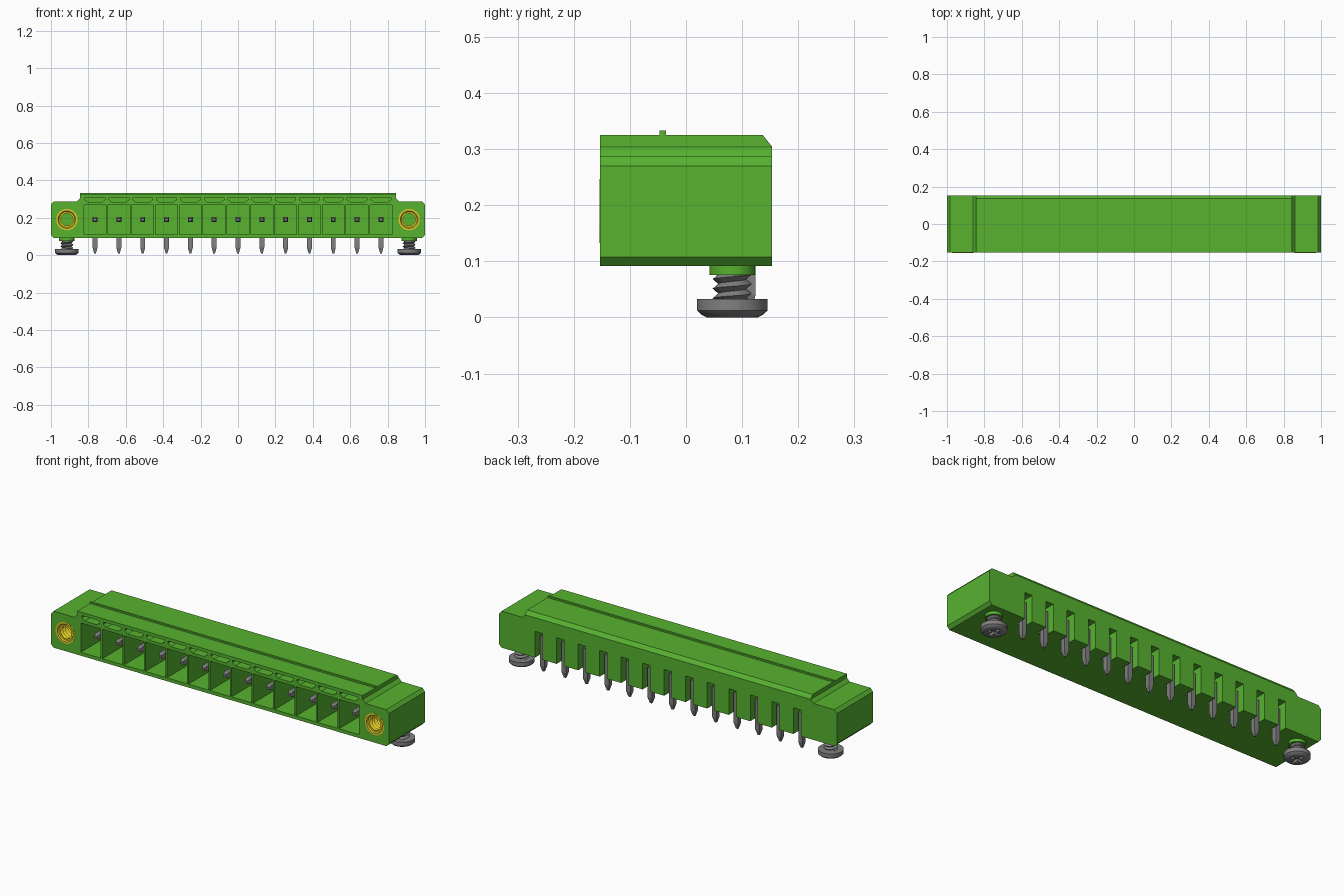
import bpy, bmesh, math
from mathutils import Matrix, Vector

cube = bpy.data.objects.get("Cube")
if cube:
    bpy.data.objects.remove(cube, do_unlink=True)


def material(name, rgb, rough=0.5):
    m = bpy.data.materials.new(name)
    m.use_nodes = True
    m.diffuse_color = (*rgb, 1)
    bsdf = m.node_tree.nodes["Principled BSDF"]
    bsdf.inputs["Base Color"].default_value = (*rgb, 1)
    bsdf.inputs["Roughness"].default_value = rough
    return m


GREEN = material("green plastic", (0.095, 0.45, 0.03))
YELLOW = material("yellow brass", (0.75, 0.60, 0.02))
STEEL = material("grey steel", (0.22, 0.22, 0.22))

PITCH, PINS = 0.1274, 13
PIN_X = [(i - (PINS - 1) / 2) * PITCH for i in range(PINS)]
EAR_X, HOLE_Z, SCREW_Y = 0.915, 0.19, 0.0825
FRONT, BACK = -0.153, 0.153


def finish(name, bm, mat, smooth=False, recalc=True):
    if recalc:
        bmesh.ops.recalc_face_normals(bm, faces=bm.faces)
    me = bpy.data.meshes.new(name)
    bm.to_mesh(me)
    bm.free()
    me.materials.append(mat)
    ob = bpy.data.objects.new(name, me)
    bpy.context.collection.objects.link(ob)
    if smooth:
        bpy.ops.object.select_all(action='DESELECT')
        ob.select_set(True)
        bpy.context.view_layer.objects.active = ob
        bpy.ops.object.shade_smooth_by_angle(angle=math.radians(30))
    return ob


def loft(bm, loops):
    """Skin a list of equal-length point loops and cap both ends."""
    rings = [[bm.verts.new(p) for p in loop] for loop in loops]
    n = len(rings[0])
    for a, b in zip(rings, rings[1:]):
        for i in range(n):
            j = (i + 1) % n
            bm.faces.new((a[i], a[j], b[j], b[i]))
    bm.faces.new(rings[0][::-1])
    bm.faces.new(rings[-1])


def prism(bm, outline, y0, y1):
    """Extrude an x-z outline along y."""
    loft(bm, [[(x, y, z) for x, z in outline] for y in (y0, y1)])


def box(bm, x0, x1, y0, y1, z0, z1):
    prism(bm, [(x0, z0), (x1, z0), (x1, z1), (x0, z1)], y0, y1)


def lathe(bm, profile, mat4, n=32, closed=True):
    """Revolve (r, z) points round the local z axis."""
    loops = [[mat4 @ Vector((r * math.cos(i * math.tau / n), r * math.sin(i * math.tau / n), z))
              for i in range(n)] for r, z in profile]
    if closed:
        loft(bm, loops)
        return
    rings = [[bm.verts.new(p) for p in loop] for loop in loops]
    for a, b in zip(rings, rings[1:]):
        for i in range(n):
            j = (i + 1) % n
            bm.faces.new((a[i], a[j], b[j], b[i]))


def thread(bm, root, crest, z0, z1, pitch, mat4, n=32, inward=False):
    """V-shaped helical thread between two heights."""
    rows = []
    for k in range(-2, int((z1 - z0) / pitch * 2) + 4):
        r = crest if k % 2 else root
        row = []
        for s in range(n + 1):
            a = s * math.tau / n
            z = min(max(z0 + pitch * (k / 2 + s / n), z0), z1)
            row.append(bm.verts.new(mat4 @ Vector((r * math.cos(a), r * math.sin(a), z))))
        rows.append(row)
    for a, b in zip(rows, rows[1:]):
        for s in range(n):
            f = (a[s], a[s + 1], b[s + 1], b[s])
            bm.faces.new(f[::-1] if inward else f)
    bmesh.ops.remove_doubles(bm, verts=bm.verts, dist=1e-5)


def cut(ob, cutter):
    """Subtract the cutter, then discard it."""
    mod = ob.modifiers.new("cut", 'BOOLEAN')
    mod.operation, mod.solver, mod.object = 'DIFFERENCE', 'EXACT', cutter
    cutter.hide_render = True
    bpy.context.view_layer.update()
    me = bpy.data.meshes.new_from_object(ob.evaluated_get(bpy.context.evaluated_depsgraph_get()))
    ob.modifiers.clear()
    ob.data = me
    bpy.data.objects.remove(cutter, do_unlink=True)


# Housing: stepped outline with chamfered ears and a chamfered rear top edge
right = [(0.985, 0.092), (1.0, 0.108), (1.0, 0.270), (0.985, 0.287),
         (0.862, 0.287), (0.845, 0.304), (0.845, 0.325)]
bm = bmesh.new()
prism(bm, right + [(-x, z) for x, z in reversed(right)], FRONT, BACK)
bmesh.ops.recalc_face_normals(bm, faces=bm.faces)
bmesh.ops.bisect_plane(bm, geom=bm.verts[:] + bm.edges[:] + bm.faces[:], dist=1e-6,
                       plane_co=(0, 0.137, 0.325), plane_no=(0, 0.020, 0.016), clear_outer=True)
bmesh.ops.holes_fill(bm, edges=[e for e in bm.edges if e.is_boundary], sides=0)
housing = finish("housing", bm, GREEN)

# Openings: front pockets, key grooves, rear pin slots and insert holes
bm = bmesh.new()
for x in PIN_X:
    box(bm, x - 0.059, x + 0.059, FRONT - 0.05, 0.06, 0.110, 0.267)
    key = [(-0.036, 0.283), (0.036, 0.283), (0.053, 0.296), (0.053, 0.308),
           (-0.053, 0.308), (-0.053, 0.296)]
    prism(bm, [(x + u, z) for u, z in key], FRONT - 0.05, -0.06)
    box(bm, x - 0.022, x + 0.022, 0.09, BACK + 0.05, 0.05, 0.232)
for s in (-1, 1):
    lathe(bm, [(0.057, -0.2), (0.057, 0.05)],
          Matrix.Translation((s * EAR_X, FRONT, HOLE_Z)) @ Matrix.Rotation(math.pi / 2, 4, 'X'))
cut(housing, finish("openings_cutter", bm, GREEN))

# Raised rib along the top
bm = bmesh.new()
box(bm, -0.845, 0.845, -0.047, -0.036, 0.320, 0.333)
finish("top_rib", bm, GREEN)

# Bent contact pins with tapered ends
W = 0.013


def section_y(x, y, h):
    return [(x - h, y, 0.19 - h), (x + h, y, 0.19 - h), (x + h, y, 0.19 + h), (x - h, y, 0.19 + h)]


def section_z(x, z, h):
    return [(x - h, 0.111 - h, z), (x + h, 0.111 - h, z), (x + h, 0.111 + h, z), (x - h, 0.111 + h, z)]


for i, x in enumerate(PIN_X):
    bm = bmesh.new()
    loft(bm, [section_y(x, -0.112, 0.007), section_y(x, -0.095, W), section_y(x, 0.098, W)])
    loft(bm, [section_z(x, 0.01, 0.005), section_z(x, 0.04, W), section_z(x, 0.19 + W, W)])
    finish(f"contact_pin_{i + 1}", bm, STEEL)

for s, side in ((1, "left"), (-1, "right")):
    # Threaded insert in the ear
    place = Matrix.Translation((s * EAR_X, FRONT - 0.001, HOLE_Z)) @ Matrix.Rotation(math.pi / 2, 4, 'X')
    bm = bmesh.new()
    lathe(bm, [(0.057, -0.19), (0.057, 0.0), (0.047, 0.0), (0.042, -0.006)], place, closed=False)
    thread(bm, 0.042, 0.033, -0.19, -0.006, 0.02, place, inward=True)
    finish(f"threaded_insert_{side}", bm, YELLOW, smooth=True, recalc=False)

    # Boss under the ear
    place = Matrix.Translation((s * EAR_X, SCREW_Y, 0))
    bm = bmesh.new()
    lathe(bm, [(0.041, 0.076), (0.041, 0.096)], place)
    finish(f"screw_boss_{side}", bm, GREEN, smooth=True)

    # Screw shank
    bm = bmesh.new()
    thread(bm, 0.025, 0.035, 0.030, 0.078, 0.017, place)
    finish(f"screw_thread_{side}", bm, STEEL, smooth=True, recalc=False)

    # Screw head with a cross recess
    bm = bmesh.new()
    lathe(bm, [(0.045, 0.0), (0.055, 0.005), (0.0625, 0.012), (0.0625, 0.033)], place)
    head = finish(f"screw_head_{side}", bm, STEEL, smooth=True)
    for lx, ly in ((0.036, 0.008), (0.008, 0.036)):
        bm = bmesh.new()
        box(bm, s * EAR_X - lx, s * EAR_X + lx, SCREW_Y - ly, SCREW_Y + ly, -0.02, 0.016)
        cut(head, finish("recess_cutter", bm, STEEL))
